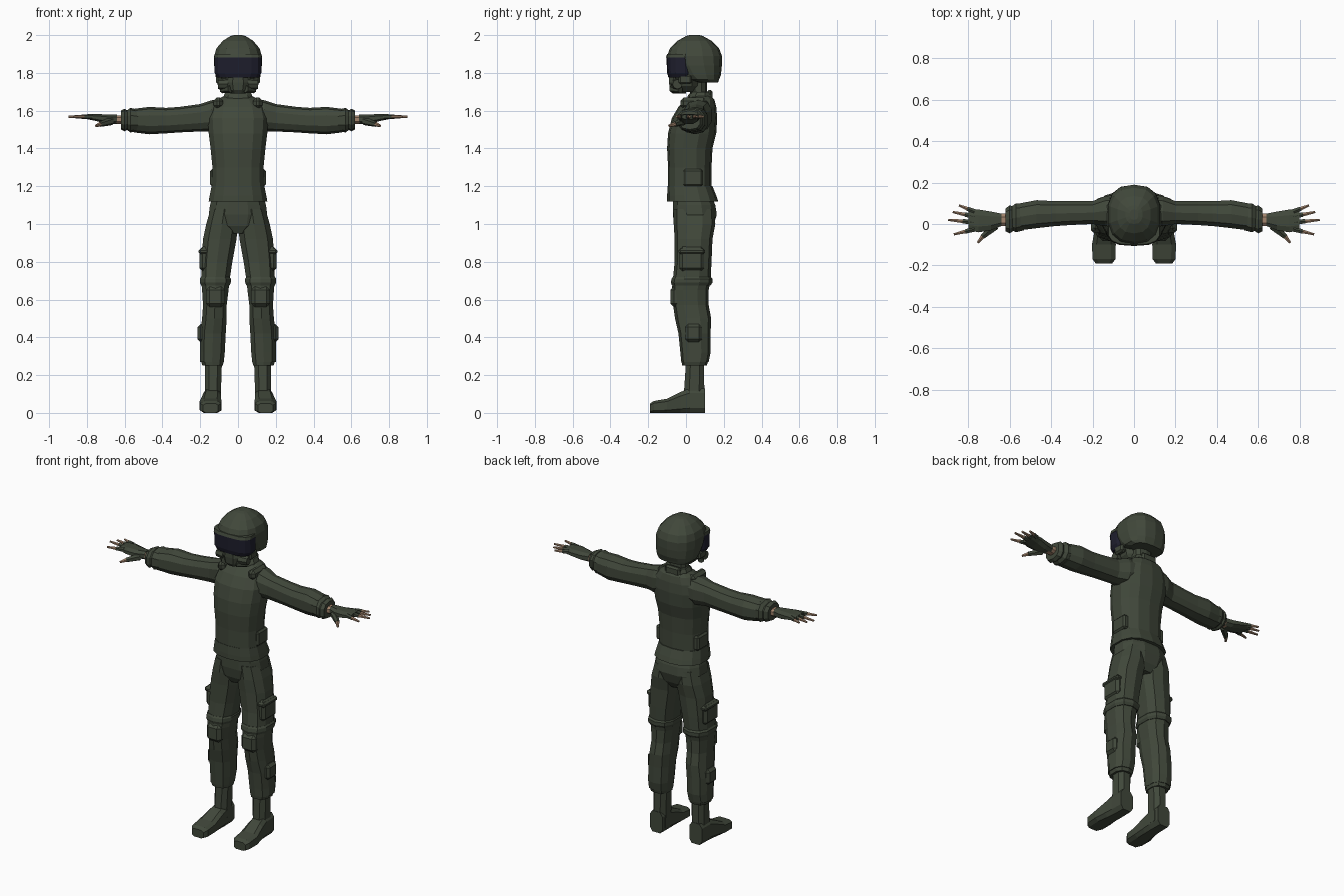
import bpy, bmesh, math
from mathutils import Vector

cube = bpy.data.objects.get("Cube")
if cube:
    bpy.data.objects.remove(cube, do_unlink=True)

UNIT = 0.01  # all part sizes below are in hundredths


def material(name, color):
    mat = bpy.data.materials.new(name)
    mat.use_nodes = True
    mat.diffuse_color = (*color, 1)
    mat.node_tree.nodes["Principled BSDF"].inputs["Base Color"].default_value = (*color, 1)
    return mat


green = material("olive green", (0.052, 0.064, 0.043))
dark = material("visor navy", (0.013, 0.013, 0.026))
skin = material("skin", (0.36, 0.23, 0.15))


def finish(name, bm, mat, bevel=0):
    """Turn a bmesh into a flat shaded object."""
    bmesh.ops.recalc_face_normals(bm, faces=bm.faces)
    mesh = bpy.data.meshes.new(name)
    bm.to_mesh(mesh)
    bm.free()
    mesh.materials.append(mat)
    obj = bpy.data.objects.new(name, mesh)
    bpy.context.collection.objects.link(obj)
    if bevel:
        mod = obj.modifiers.new("bevel", 'BEVEL')
        mod.width = bevel * UNIT
        mod.segments = 1
    return obj


def loft(name, axis, rings, mat=green, sides=10, square=0.8, flip=1):
    """Skin rings given as (position, low a, high a, low b, high b) along an axis."""
    bm = bmesh.new()
    angles = [math.tau * (i + 0.5) / sides for i in range(sides)]

    def soft(value):
        return math.copysign(abs(value) ** square, value)

    top_a = max(soft(math.cos(t)) for t in angles)
    top_b = max(soft(math.sin(t)) for t in angles)
    loops = []
    for pos, a0, a1, b0, b1 in rings:
        loop = []
        for t in angles:
            a = (a0 + a1) / 2 + (a1 - a0) / 2 * soft(math.cos(t)) / top_a
            b = (b0 + b1) / 2 + (b1 - b0) / 2 * soft(math.sin(t)) / top_b
            x, y, z = {'x': (pos, a, b), 'y': (a, pos, b), 'z': (a, b, pos)}[axis]
            loop.append(bm.verts.new(Vector((x * flip, y, z)) * UNIT))
        loops.append(loop)
    for low, high in zip(loops, loops[1:]):
        for i in range(sides):
            j = (i + 1) % sides
            bm.faces.new((low[i], low[j], high[j], high[i]))
    bm.faces.new(loops[0])
    bm.faces.new(loops[-1])
    return finish(name, bm, mat)


def even(rings):
    """Rings symmetric in x: (height, half width, back and front)."""
    return [(z, -w, w, y0, y1) for z, w, y0, y1 in rings]


def box(name, low, high, mat=green, flip=1, bevel=1.0):
    bm = bmesh.new()
    bmesh.ops.create_cube(bm, size=1)
    low, high = Vector(low), Vector(high)
    for v in bm.verts:
        v.co = ((low + high) / 2 + v.co * (high - low)) * UNIT
        v.co.x *= flip
    return finish(name, bm, mat, bevel)


def stick(name, start, end, r0, r1, mat=green, flip=1, sides=6):
    """Tapered prism between two points."""
    bm = bmesh.new()
    start, end = Vector(start), Vector(end)
    bmesh.ops.create_cone(bm, cap_ends=True, segments=sides, radius1=r0,
                          radius2=r1, depth=(end - start).length)
    turn = (end - start).to_track_quat('Z', 'Y')
    for v in bm.verts:
        v.co = (turn @ v.co + (start + end) / 2) * UNIT
        v.co.x *= flip
    return finish(name, bm, mat)


# Jacket, hem, collar and neck
loft("jacket", 'z', even([
    (117, 14, -9, 14), (120, 13.8, -9.5, 13.5), (130, 13.5, -9.5, 13.5),
    (140, 14.5, -10, 14), (148, 15.5, -9.5, 16), (156, 16, -7.5, 16.5),
    (162, 14.5, -4, 16), (166, 11, 0, 15), (168, 7, 3, 13)]), sides=14)
loft("jacket_hem", 'z', even([(112, 15.5, -10, 17), (115, 15, -10, 16),
                              (120, 14, -9.7, 14)]), sides=14)
loft("collar", 'z', even([(164, 9, 0, 14.5), (168, 7.5, 1, 14), (170, 6.5, 3, 13)]))
loft("neck", 'z', even([(164, 5.5, 2, 11), (180, 5.5, 2, 11)]))
box("collar_back", (-5, 11, 163), (5, 14, 171))

# Helmet, visor and breathing mask
loft("helmet", 'z', even([
    (175, 9.5, 6, 17), (176.5, 11.5, 0, 17.5), (179, 12, -4, 18.5),
    (184, 12.6, -8, 19), (189, 12.6, -10, 19), (193, 11.4, -8.5, 17.5),
    (197, 8, -4.5, 13.5), (199.5, 4, 0, 9), (200, 2, 2, 7)]), sides=14)
loft("visor", 'z', even([(177.5, 11, -9.3, 4), (180, 12.4, -10, 4),
                         (188.5, 12.4, -10.4, 4)]), dark, sides=14, square=0.7)
loft("visor_rim", 'z', even([(188.2, 12.6, -10.6, 4), (190, 12.4, -10, 4)]),
     sides=14, square=0.7)
loft("jaw", 'z', even([(170, 5, -4, 6), (173, 8, -6, 7), (179, 10, -7, 8)]))
loft("mask", 'z', even([(169, 3, -7, 0), (171, 5, -8.5, 0), (175, 6, -9, 0),
                        (178.5, 5, -9, 0)]), sides=8)

# Seat of the trousers
loft("trouser_seat", 'z', even([
    (95, 5, -4, 12), (99, 13, -6, 14.5), (105, 15.5, -7, 16.3),
    (110, 14.8, -7, 15.5), (115, 13.5, -7, 13.5)]), sides=12)

for side, s in (("left", 1), ("right", -1)):
    # Mask filters and helmet side
    stick(side + "_mask_filter", (5, -5, 174), (10.5, -4.5, 174), 3.2, 2.6, flip=s, sides=8)
    stick(side + "_mask_hose", (4, -7.5, 171.5), (8.5, -3, 171), 2, 1.8, flip=s)
    box(side + "_mask_strap", (8, -4, 174), (11.6, 3, 179), flip=s)

    # Sleeve with cuff
    loft(side + "_sleeve", 'x', [
        (8, 1, 14, 151, 166), (14, -1, 13.5, 149, 165.5), (20, 0, 11, 149, 163.5),
        (31, -0.5, 11, 148.5, 162), (38, -1, 11, 148, 161.5), (47, -2, 11.5, 147.5, 162),
        (55, -3, 10, 148.5, 161)], flip=s)
    loft(side + "_cuff_fold", 'x', [(53, -3, 10, 149, 160.5), (57, -4, 10, 148.5, 161.5),
                                    (59, -3, 8.5, 150, 160)], flip=s)
    loft(side + "_cuff", 'x', [(58.5, -3.5, 8.5, 150, 160), (60, -4.5, 9, 149, 161),
                               (62, -3.5, 7.5, 150, 160)], flip=s)
    box(side + "_shoulder_strap", (8, -3, 161), (13, 11, 167), flip=s, bevel=1.8)

    # Hand in a fingerless glove
    loft(side + "_wrist", 'x', [(60, -1, 5, 153, 157.5), (66, -1, 5, 153, 157.5)],
         skin, sides=8, flip=s)
    loft(side + "_palm", 'x', [
        (64, -1, 5, 153, 158), (69, -3, 6, 153, 158), (75, -4, 7, 154.5, 158.2),
        (80, -3, 7, 155.5, 158)], sides=8, flip=s)
    fingers = {"index": (-2.5, 87, -5), "middle": (0.8, 89.7, 2),
               "ring": (3.6, 87.5, 5.8), "little": (6, 84.5, 9)}
    for finger, (root_y, tip_x, tip_y) in fingers.items():
        root, tip = Vector((77, root_y, 156.8)), Vector((tip_x, tip_y, 156.8))
        middle = root.lerp(tip, 0.45)
        stick(f"{side}_{finger}_glove", root, middle, 1.4, 1.2, flip=s)
        stick(f"{side}_{finger}_finger", middle, tip, 1, 0.6, skin, flip=s)
    stick(side + "_thumb_glove", (67, -1, 154.5), (73, -6, 152.8), 2.2, 1.4, flip=s)
    stick(side + "_thumb", (73, -6, 152.8), (75.3, -9, 152), 1.2, 0.7, skin, flip=s)

    # Trouser leg, knee band and cuff
    loft(side + "_trouser_leg", 'z', [
        (27, 7.5, 20, -2.5, 12), (32, 7, 20, -3, 13), (42, 6.5, 20, -4, 13),
        (50, 6, 19, -5.8, 13.3), (57, 6, 18.5, -6.8, 12), (65, 5, 19, -7.5, 12),
        (70, 4.5, 19.5, -7, 13), (80, 3, 19.3, -6, 13.5), (92, 0.8, 18.5, -6, 14),
        (100, 0, 16.8, -6.5, 15.5), (108, 0, 14.5, -6.5, 15)], flip=s)
    loft(side + "_knee_band", 'z', [(67.5, 4.5, 19.5, -7.5, 13), (69, 3.8, 20.2, -8, 14),
                                    (71, 3.8, 20.2, -7.6, 14), (72, 4.5, 19.5, -7, 13)], flip=s)
    loft(side + "_ankle_cuff", 'z', [(25, 8, 18.8, -2, 11), (28, 7.5, 19.8, -2.5, 12)], flip=s)
    box(side + "_knee_pad", (7, -8.3, 56), (17, 0, 67), flip=s, bevel=2)

    # Pockets on thigh, calf and jacket
    box(side + "_thigh_pocket", (14, -3.5, 75), (20.3, 9.5, 88), flip=s, bevel=1.6)
    box(side + "_thigh_flap", (14, -4, 84), (20.8, 10, 87), flip=s)
    box(side + "_calf_pocket", (15, -0.5, 37.5), (21.5, 8.5, 47), flip=s, bevel=1.6)
    box(side + "_jacket_pocket", (10, -1.5, 120), (14.8, 9, 129), flip=s)

    # Boot shaft and foot
    loft(side + "_boot_shaft", 'z', [(3, 9, 18, 0, 10), (12, 9, 17.5, -1, 9.7),
                                     (27, 8.5, 17.5, 0, 9.5)], sides=8, flip=s)
    loft(side + "_boot_foot", 'y', [
        (-19, 10.5, 18.5, 0, 5), (-17, 9, 20, 0, 6.3), (-10, 8.8, 20.3, 0, 7.5),
        (-3, 9, 19, 0, 11), (2, 9, 18.3, 0, 13), (10, 9.3, 18, 0, 13)],
         sides=8, square=0.55, flip=s)
